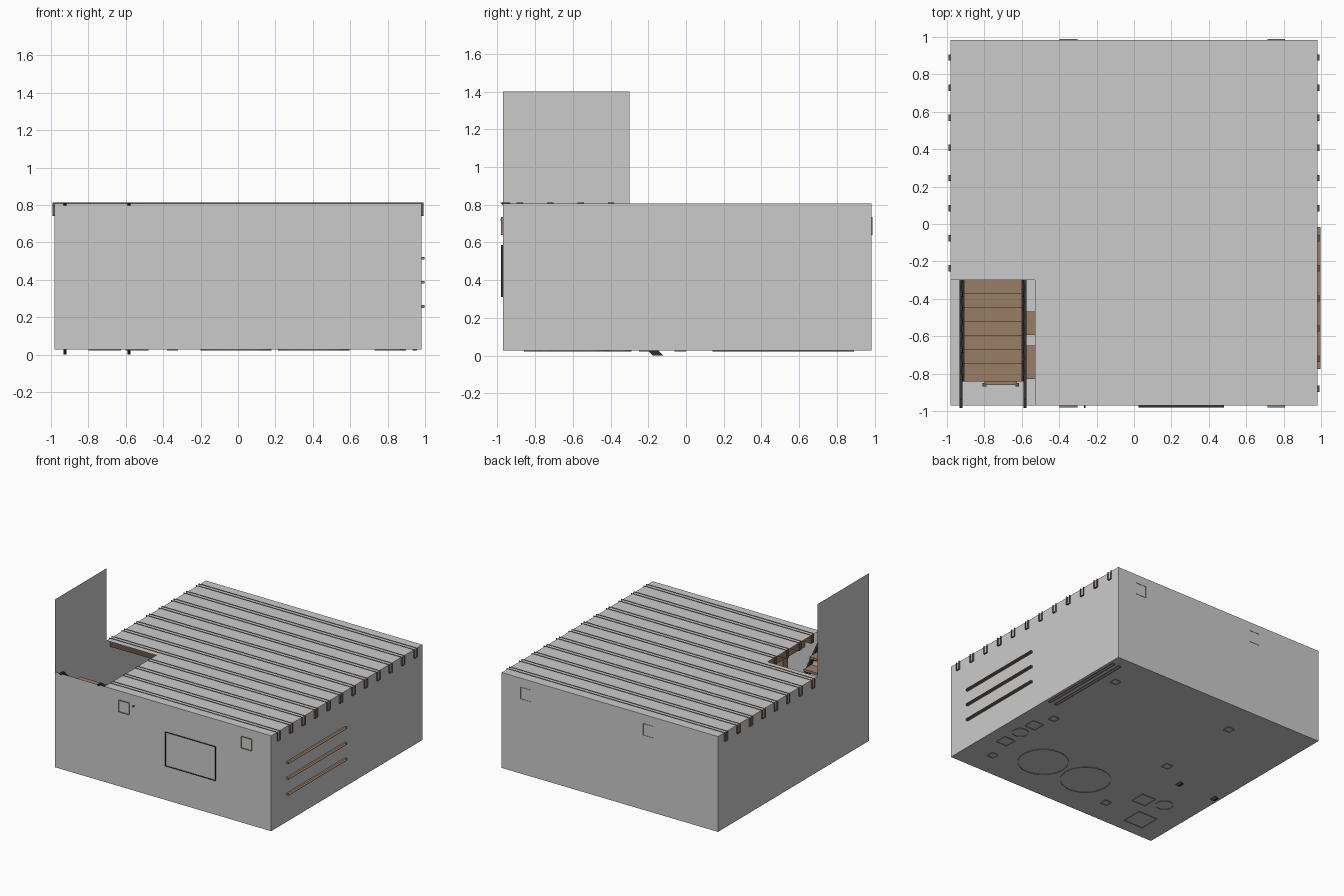
import bpy, bmesh, math
from mathutils import Matrix, Vector

if "Cube" in bpy.data.objects:
    bpy.data.objects.remove(bpy.data.objects["Cube"])


def material(name, col):
    m = bpy.data.materials.new(name)
    m.diffuse_color = (*col, 1)
    m.use_nodes = True
    m.node_tree.nodes["Principled BSDF"].inputs["Base Color"].default_value = m.diffuse_color
    return m


WOOD = material("wood", (0.33, 0.21, 0.13))
DARK = material("dark_wood", (0.15, 0.09, 0.06))
IRON = material("dark_metal", (0.03, 0.03, 0.03))


def finish(name, bm, mat=None):
    me = bpy.data.meshes.new(name)
    bm.to_mesh(me)
    bm.free()
    ob = bpy.data.objects.new(name, me)
    bpy.context.collection.objects.link(ob)
    if mat:
        me.materials.append(mat)
    return ob


def box(name, x, y, z, mat=None, drop=()):
    """Box from ranges; drop removes hidden sides such as '+x' or '-z'."""
    bm = bmesh.new()
    bmesh.ops.create_cube(bm, size=1)
    lo, hi = Vector((x[0], y[0], z[0])), Vector((x[1], y[1], z[1]))
    for v in bm.verts:
        v.co = Vector((lo[i] if v.co[i] < 0 else hi[i] for i in range(3)))
    bm.normal_update()
    gone = []
    for d in drop:
        n = Vector((0, 0, 0))
        n["xyz".index(d[1])] = 1 if d[0] == "+" else -1
        gone += [f for f in bm.faces if f.normal.dot(n) > 0.9]
    bmesh.ops.delete(bm, geom=gone, context='FACES')
    return finish(name, bm, mat)


def sheet(name, pts):
    bm = bmesh.new()
    bm.faces.new([bm.verts.new(p) for p in pts])
    return finish(name, bm)


def prism(name, profile, x0, x1, mat):
    """Extrude a (y, z) profile along x."""
    bm = bmesh.new()
    f = bm.faces.new([bm.verts.new((x0, y, z)) for y, z in profile])
    r = bmesh.ops.extrude_face_region(bm, geom=[f])
    vs = [g for g in r["geom"] if isinstance(g, bmesh.types.BMVert)]
    bmesh.ops.translate(bm, vec=(x1 - x0, 0, 0), verts=vs)
    bmesh.ops.recalc_face_normals(bm, faces=bm.faces)
    return finish(name, bm, mat)


def barrel(name, x, y, z, r, h, mat, bulge=1.0):
    """Round tub open underneath, with optional belly."""
    bm = bmesh.new()
    n = 24
    rings = []
    for t in (0, 0.25, 0.5, 0.75, 1):
        rr = r * (1 + (bulge - 1) * math.sin(math.pi * t))
        rings.append([bm.verts.new((x + rr * math.cos(2 * math.pi * i / n),
                                    y + rr * math.sin(2 * math.pi * i / n), z + h * t)) for i in range(n)])
    for a, b in zip(rings, rings[1:]):
        for i in range(n):
            j = (i + 1) % n
            bm.faces.new((a[i], a[j], b[j], b[i]))
    bm.faces.new(rings[-1])
    ob = finish(name, bm, mat)
    bpy.context.view_layer.objects.active = ob
    ob.select_set(True)
    bpy.ops.object.shade_smooth_by_angle()
    ob.select_set(False)
    return ob


# Room shell of single sheets, with a stairwell opening in the ceiling
X0, X1, Y0, Y1, F, C = -0.98, 0.98, -0.97, 0.985, 0.027, 0.808
OX, OY = -0.53, -0.30
sheet("floor", [(X0, Y0, F), (X1, Y0, F), (X1, Y1, F), (X0, Y1, F)])
sheet("ceiling", [(OX, Y0, C), (OX, OY, C), (X0, OY, C), (X0, Y1, C), (X1, Y1, C), (X1, Y0, C)])
sheet("front_wall", [(X0, Y0, F), (X0, Y0, C), (X1, Y0, C), (X1, Y0, F)])
sheet("back_wall", [(X0, Y1, F), (X1, Y1, F), (X1, Y1, C), (X0, Y1, C)])
sheet("right_wall", [(X1, Y0, F), (X1, Y0, C), (X1, Y1, C), (X1, Y1, F)])
sheet("left_wall", [(X0, Y0, F), (X0, Y1, F), (X0, Y1, C), (X0, OY, C), (X0, OY, 1.4), (X0, Y0, 1.4)])

# Ceiling joists, cut short beside the stairwell
for i in range(12):
    y = 0.89 - 0.161 * i
    x0 = OX if y < OY else -0.992
    ends = ('+z', '+x') if y < OY else ('+z', '+x', '-x')
    box("joist", (x0, 0.992), (y - 0.017, y + 0.017), (0.74, 0.812), DARK, ends)

# Main beams and their posts
for x in (-0.35, 0.76):
    box("main_beam", (x - 0.047, x + 0.047), (-0.98, 0.988), (0.64, 0.735), WOOD, ('+y', '-y'))
    for y in (-0.745, -0.03, 0.69):
        box("post", (x - 0.03, x + 0.03), (y - 0.03, y + 0.03), (0.022, 0.64), WOOD, ('+z', '-z'))

# Staircase climbing toward the front
for x in (-0.925, -0.583):
    prism("stair_stringer", [(-0.175, 0), (-0.12, 0), (-0.935, 0.813), (-0.985, 0.813)],
          x - 0.008, x + 0.008, IRON)
for k in range(9):
    y, z = -0.793 + 0.0745 * k, 0.70 - 0.0745 * k
    box("stair_tread", (-0.91, -0.598), (y - 0.05, y + 0.05), (z - 0.018, z), WOOD)
    for x in (-0.918, -0.602):
        prism("tread_bracket", [(y - 0.05, z - 0.018), (y + 0.035, z - 0.018), (y - 0.03, z - 0.07)],
              x - 0.006, x + 0.014, IRON)

# Wall shelves on the right, with small jars
for z in (0.25, 0.38, 0.508):
    box("wall_shelf", (0.84, 0.998), (-0.775, -0.015), (z, z + 0.014), WOOD, ('+x',))
    for j in range(5):
        barrel("jar", 0.91, -0.68 + 0.14 * j, z + 0.014, 0.025, 0.065, None)

# Framed board on the front wall and a small wall peg
box("wall_board", (0.025, 0.48), (-0.982, -0.955), (0.31, 0.587), IRON, ('-y',))
box("wall_peg", (-0.268, -0.26), (-0.983, -0.94), (0.716, 0.724), IRON, ('-y',))

# Two large tubs
for x in (-0.01, 0.405):
    barrel("large_tub", x, -0.578, 0.022, 0.19, 0.36, WOOD)


def crate(x, y, s, h):
    a = s / 2
    box("crate", (x - a, x + a), (y - a, y + a), (0.022, h), WOOD, ('-z',))
    for sx in (-1, 1):  # corner battens
        for sy in (-1, 1):
            box("crate_batten", (x + sx * a - 0.01, x + sx * a + 0.01),
                (y + sy * a - 0.01, y + sy * a + 0.01), (0.03, h + 0.005), DARK)


# Crates and kegs under the shelves and stairs
for x, y, s, h in ((0.82, -0.52, 0.1, 0.13), (0.81, -0.2, 0.1, 0.13),
                   (-0.54, -0.53, 0.125, 0.16), (-0.712, -0.772, 0.175, 0.21)):
    crate(x, y, s, h)
barrel("keg", 0.82, -0.35, 0.022, 0.06, 0.16, WOOD, 1.15)
barrel("keg", -0.71, -0.49, 0.022, 0.065, 0.17, WOOD, 1.15)
box("side_bench", (-0.60, -0.42), (-0.83, -0.65), (0.2, 0.22), WOOD)
for x in (-0.59, -0.43):
    box("bench_leg", (x - 0.008, x + 0.008), (-0.82, -0.66), (0.03, 0.2), WOOD)

# Low storage rack along the back right wall
for x in (0.885, 0.945):
    box("rack_rail", (x - 0.012, x + 0.012), (0.14, 0.89), (0.022, 0.06), DARK, ('-z',))
for z in (0.06, 0.22, 0.38):
    box("rack_shelf", (0.86, 0.97), (0.14, 0.89), (z, z + 0.015), WOOD)
for y in (0.14, 0.51, 0.875):
    box("rack_upright", (0.86, 0.97), (y, y + 0.015), (0.06, 0.395), WOOD)
